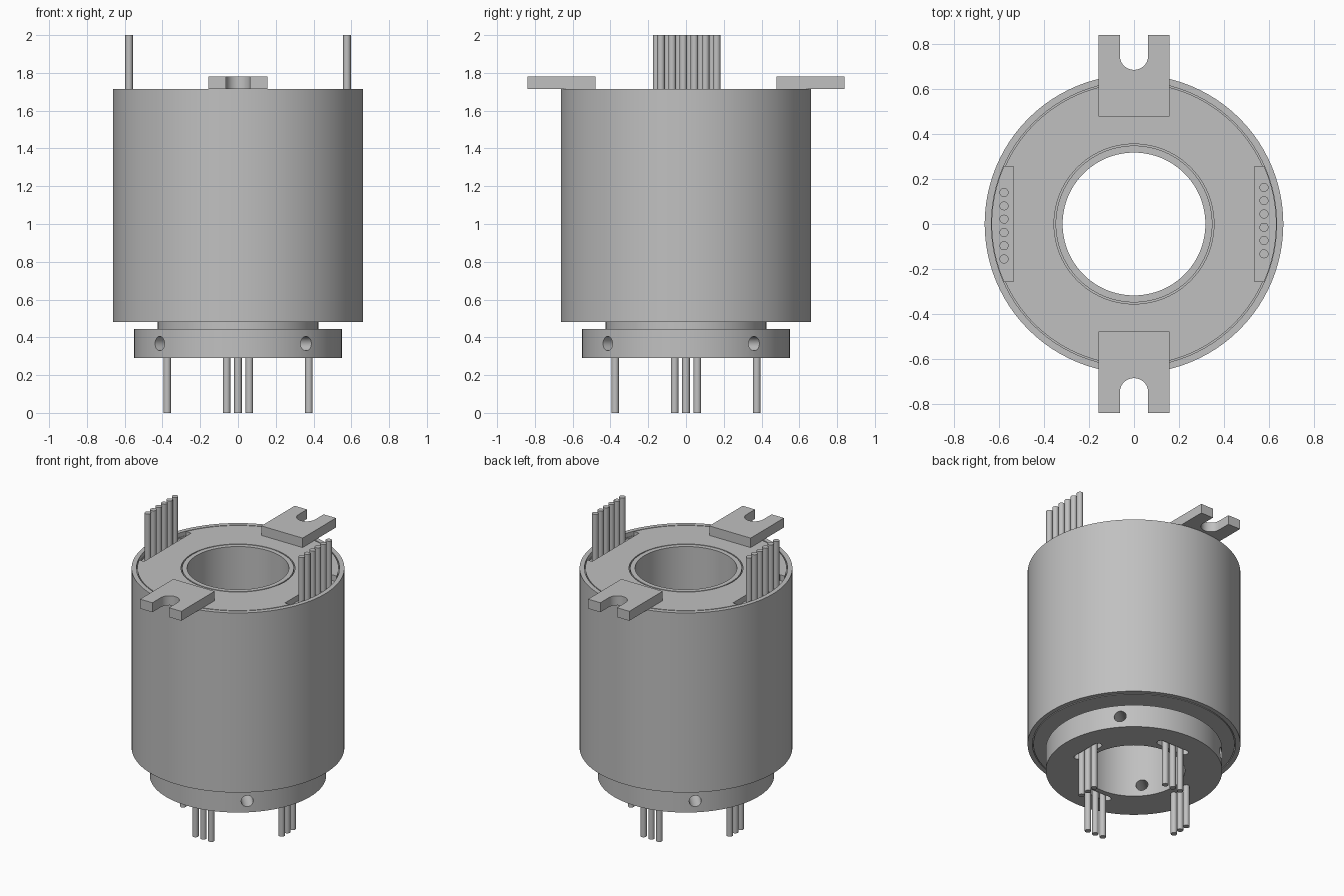
import bpy, bmesh, math
from mathutils import Matrix

cube = bpy.data.objects.get("Cube")
if cube:
    bpy.data.objects.remove(cube)

grey = bpy.data.materials.new("plain_grey")
grey.use_nodes = True
colour = (0.53, 0.53, 0.53, 1)
grey.diffuse_color = colour
grey.node_tree.nodes["Principled BSDF"].inputs["Base Color"].default_value = colour
parts = []


def finish(name, bm, keep=True):
    bmesh.ops.recalc_face_normals(bm, faces=bm.faces)
    mesh = bpy.data.meshes.new(name)
    bm.to_mesh(mesh)
    bm.free()
    mesh.materials.append(grey)
    ob = bpy.data.objects.new(name, mesh)
    bpy.context.collection.objects.link(ob)
    if keep:
        parts.append(ob)
    return ob


def lathe(name, profile, steps=96):
    """Revolve a closed (radius, z) outline about z."""
    bm = bmesh.new()
    rings = []
    for i in range(steps):
        a = math.tau * i / steps
        rings.append([bm.verts.new((r * math.cos(a), r * math.sin(a), z)) for r, z in profile])
    n = len(profile)
    for i in range(steps):
        p, q = rings[i], rings[(i + 1) % steps]
        for j in range(n):
            k = (j + 1) % n
            bm.faces.new((p[j], q[j], q[k], p[k]))
    return finish(name, bm)


def prism(name, outline, z0, z1, turn=0, keep=True):
    """Extrude a flat outline from z0 to z1, then turn it about z."""
    bm = bmesh.new()
    face = bm.faces.new([bm.verts.new((x, y, z0)) for x, y in outline])
    new = bmesh.ops.extrude_face_region(bm, geom=[face])["geom"]
    bmesh.ops.translate(bm, vec=(0, 0, z1 - z0),
                        verts=[v for v in new if isinstance(v, bmesh.types.BMVert)])
    bm.transform(Matrix.Rotation(turn, 4, "Z"))
    return finish(name, bm, keep)


def rod(name, x, y, z0, z1, radius=0.02):
    bm = bmesh.new()
    bmesh.ops.create_cone(bm, cap_ends=True, segments=20, radius1=radius, radius2=radius,
                          depth=z1 - z0, matrix=Matrix.Translation((x, y, (z0 + z1) / 2)))
    return finish(name, bm)


def cut(target, cutter):
    mod = target.modifiers.new("cut", "BOOLEAN")
    mod.operation, mod.solver, mod.object = "DIFFERENCE", "EXACT", cutter
    bpy.context.view_layer.objects.active = target
    bpy.ops.object.modifier_apply(modifier=mod.name)
    bpy.data.objects.remove(cutter)


def arc(cx, cy, r, a0, a1, n=16):
    angles = [math.radians(a0 + (a1 - a0) * i / n) for i in range(n + 1)]
    return [(cx + r * math.cos(a), cy + r * math.sin(a)) for a in angles]


TOP, BASE = 1.715, 0.48
IN, OUT = 0.627, 0.633

# Housing with thin ring grooves between shell and end plates
housing = lathe("housing", [
    (0.355, BASE), (IN, BASE), (IN, BASE + 0.03), (OUT, BASE + 0.03), (OUT, BASE),
    (0.663, BASE), (0.663, TOP), (OUT, TOP), (OUT, TOP - 0.03), (IN, TOP - 0.03),
    (IN, TOP), (0.355, TOP)])

# Rotor: bore tube, neck and collar
rotor = lathe("rotor", [
    (0.317, 0.29), (0.55, 0.29), (0.55, 0.445), (0.425, 0.445), (0.425, BASE),
    (0.348, BASE), (0.348, TOP), (0.317, TOP)])

# Wire pockets in the top plate
pocket_end = math.degrees(math.asin(0.255 / 0.63))
pocket = [(0.535, 0.255), (0.535, -0.255)] + arc(0, 0, 0.63, -pocket_end, pocket_end)
for turn in (0, math.pi):
    cut(housing, prism("pocket_cutter", pocket, TOP - 0.04, TOP + 0.05, turn, False))

# Upper wires
for side, x, shift in (("left", 0.577, 0.015), ("right", -0.577, -0.008)):
    for i in range(6):
        rod(f"upper_wire_{side}_{i + 1}", x, shift + (i - 2.5) * 0.059, TOP - 0.05, 2.0)

# Slotted mounting tabs
tab = ([(-0.157, 0.478), (0.157, 0.478), (0.157, 0.84), (0.063, 0.84)]
       + arc(0, 0.747, 0.063, 0, -180) + [(-0.063, 0.84), (-0.157, 0.84)])
for name, turn in (("back_tab", 0), ("front_tab", math.pi)):
    prism(name, tab, TOP, 1.78, turn)

# Radial screw holes, wire slots and lower wires, four times round
slot = arc(0.375, 0.095, 0.026, 0, 180, 8) + arc(0.375, -0.095, 0.026, 180, 360, 8)
for k in range(4):
    turn = k * math.pi / 2
    bm = bmesh.new()
    aim = (Matrix.Rotation(turn + math.radians(41), 4, "Z")
           @ Matrix.Translation((0.45, 0, 0.367)) @ Matrix.Rotation(math.pi / 2, 4, "Y"))
    bmesh.ops.create_cone(bm, cap_ends=True, segments=24, radius1=0.038, radius2=0.038,
                          depth=0.4, matrix=aim)
    cut(rotor, finish("screw_hole_cutter", bm, False))
    cut(rotor, prism("slot_cutter", slot, 0.25, 0.33, turn, False))
    for i in (-1, 0, 1):
        c, s = round(math.cos(turn)), round(math.sin(turn))
        y = i * 0.06
        rod(f"lower_wire_{k + 1}_{i + 2}", 0.375 * c - y * s, 0.375 * s + y * c, 0, 0.34)

# Smooth the round walls and keep the corners crisp
bpy.ops.object.select_all(action="DESELECT")
for ob in parts:
    ob.select_set(True)
bpy.context.view_layer.objects.active = housing
bpy.ops.object.shade_smooth_by_angle(angle=math.radians(30))
